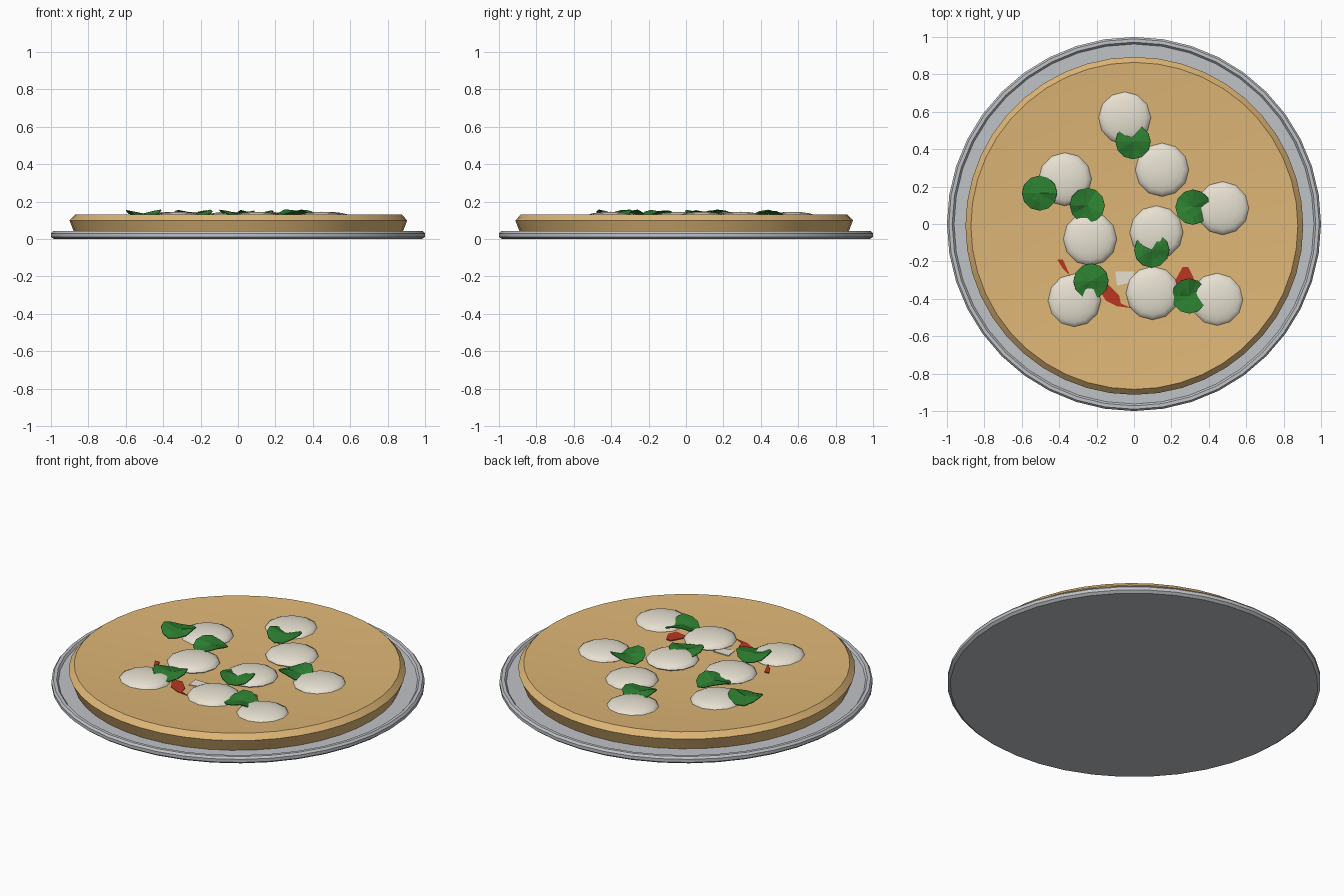
import bpy, bmesh, math, random

if "Cube" in bpy.data.objects:
    bpy.data.objects.remove(bpy.data.objects["Cube"])
random.seed(4)


def material(name, r, g, b):
    m = bpy.data.materials.new(name)
    lin = [((c / 255 + 0.055) / 1.055) ** 2.4 for c in (r, g, b)]
    m.diffuse_color = (*lin, 1)
    m.use_nodes = True
    m.node_tree.nodes["Principled BSDF"].inputs["Base Color"].default_value = m.diffuse_color
    return m


GREY = material("tray grey", 192, 195, 199)
TAN = material("baked dough", 222, 182, 118)
WHITE = material("mozzarella white", 238, 232, 216)
GREEN = material("basil green", 44, 126, 48)
RED = material("tomato red", 186, 54, 36)


def finish(name, bm, mat, smooth=None):
    bmesh.ops.recalc_face_normals(bm, faces=bm.faces)
    me = bpy.data.meshes.new(name)
    bm.to_mesh(me)
    bm.free()
    me.materials.append(mat)
    ob = bpy.data.objects.new(name, me)
    bpy.context.collection.objects.link(ob)
    if smooth:
        bpy.ops.object.select_all(action='DESELECT')
        ob.select_set(True)
        bpy.context.view_layer.objects.active = ob
        bpy.ops.object.shade_smooth_by_angle(angle=math.radians(smooth))
    return ob


def lathe(name, profile, n, mat, at=(0, 0, 0), smooth=None):
    """Spin an (r, z) profile; r = 0 at an end closes it to a point."""
    bm = bmesh.new()
    rings = []
    for r, z in profile:
        if r == 0:
            rings.append([bm.verts.new((at[0], at[1], at[2] + z))] * n)
            continue
        rings.append([bm.verts.new((at[0] + r * math.cos(2 * math.pi * i / n),
                                    at[1] + r * math.sin(2 * math.pi * i / n),
                                    at[2] + z)) for i in range(n)])
    for lo, hi in zip(rings, rings[1:]):
        for i in range(n):
            j = (i + 1) % n
            bm.faces.new(list(dict.fromkeys((lo[i], lo[j], hi[j], hi[i]))))
    return finish(name, bm, mat, smooth)


# Metal tray with a raised rolled rim
lathe("tray", [(0, 0), (0.985, 0), (1.0, 0.012), (1.0, 0.03), (0.99, 0.042),
               (0.972, 0.042), (0.962, 0.03), (0, 0.03)], 40, GREY, smooth=30)

# Dough: bevelled rim around a shallow dished top
lathe("dough", [(0, 0.028), (0.875, 0.028), (0.903, 0.1), (0.874, 0.13), (0.7, 0.118),
                (0.5, 0.109), (0.25, 0.102), (0, 0.1)], 44, TAN, (0.002, -0.01, 0), smooth=25)

# Mozzarella slices: flattened domes resting in the dish
SLICES = [(-0.05, 0.57), (0.15, 0.29), (-0.37, 0.24), (0.475, 0.085), (-0.235, -0.08),
          (0.12, -0.045), (-0.32, -0.41), (0.10, -0.37), (0.445, -0.405)]
dome = [(0, 0.095), (0.13, 0.095)]
dome += [(0.143 * math.cos(t), 0.108 + 0.038 * math.sin(t))
         for t in (math.radians(d) for d in (0, 18, 36, 54, 72))] + [(0, 0.146)]
for i, (x, y) in enumerate(SLICES):
    lathe(f"mozzarella_slice_{i + 1}", dome, 12, WHITE, (x, y, 0), smooth=40)

# Basil leaves: wavy discs, (x, y, direction of the dip in degrees)
LEAVES = [(-0.005, 0.44, 100), (-0.505, 0.165, 100), (-0.25, 0.10, 60), (0.315, 0.09, -25),
          (0.095, -0.14, 115), (-0.23, -0.305, -70), (0.295, -0.385, 20)]
for k, (x, y, dip) in enumerate(LEAVES):
    bm = bmesh.new()
    centre = bm.verts.new((x, y, 0.137))
    rings = []
    for r in (0.05, 0.094):
        ring = []
        for i in range(12):
            a = 2 * math.pi * i / 12
            z = 0.138 - 0.018 * (r / 0.094) * math.cos(2 * (a - math.radians(dip)))
            z += random.uniform(-0.004, 0.004)
            ring.append(bm.verts.new((x + r * math.cos(a), y + r * math.sin(a), z)))
        rings.append(ring)
    for i in range(12):
        j = (i + 1) % 12
        bm.faces.new((centre, rings[0][i], rings[0][j]))
        bm.faces.new((rings[0][i], rings[1][i], rings[1][j], rings[0][j]))
    leaf = finish(f"basil_leaf_{k + 1}", bm, GREEN)
    thick = leaf.modifiers.new("thickness", 'SOLIDIFY')
    thick.thickness = 0.004


# Small spots where sauce and melted cheese show through the dough
def patch(name, pts, mat):
    z = 0.101 + 0.035 * (pts[0][0] ** 2 + pts[0][1] ** 2)
    bm = bmesh.new()
    lo = [bm.verts.new((x, y, z - 0.003)) for x, y in pts]
    hi = [bm.verts.new((x, y, z + 0.004)) for x, y in pts]
    bm.faces.new(lo)
    bm.faces.new(hi)
    for i in range(len(pts)):
        j = (i + 1) % len(pts)
        bm.faces.new((lo[i], lo[j], hi[j], hi[i]))
    finish(name, bm, mat)


patch("sauce_spot_left", [(-0.41, -0.19), (-0.38, -0.19), (-0.34, -0.28), (-0.38, -0.24)], RED)
patch("sauce_spot_middle", [(-0.2, -0.33), (-0.14, -0.32), (-0.08, -0.38), (-0.07, -0.425),
                            (-0.01, -0.45), (-0.09, -0.44), (-0.15, -0.41)], RED)
patch("sauce_spot_right", [(0.21, -0.32), (0.26, -0.23), (0.29, -0.23), (0.32, -0.29), (0.3, -0.34)], RED)
patch("melted_cheese_spot", [(-0.1, -0.255), (0.0, -0.255), (-0.01, -0.31), (-0.09, -0.33)], WHITE)
